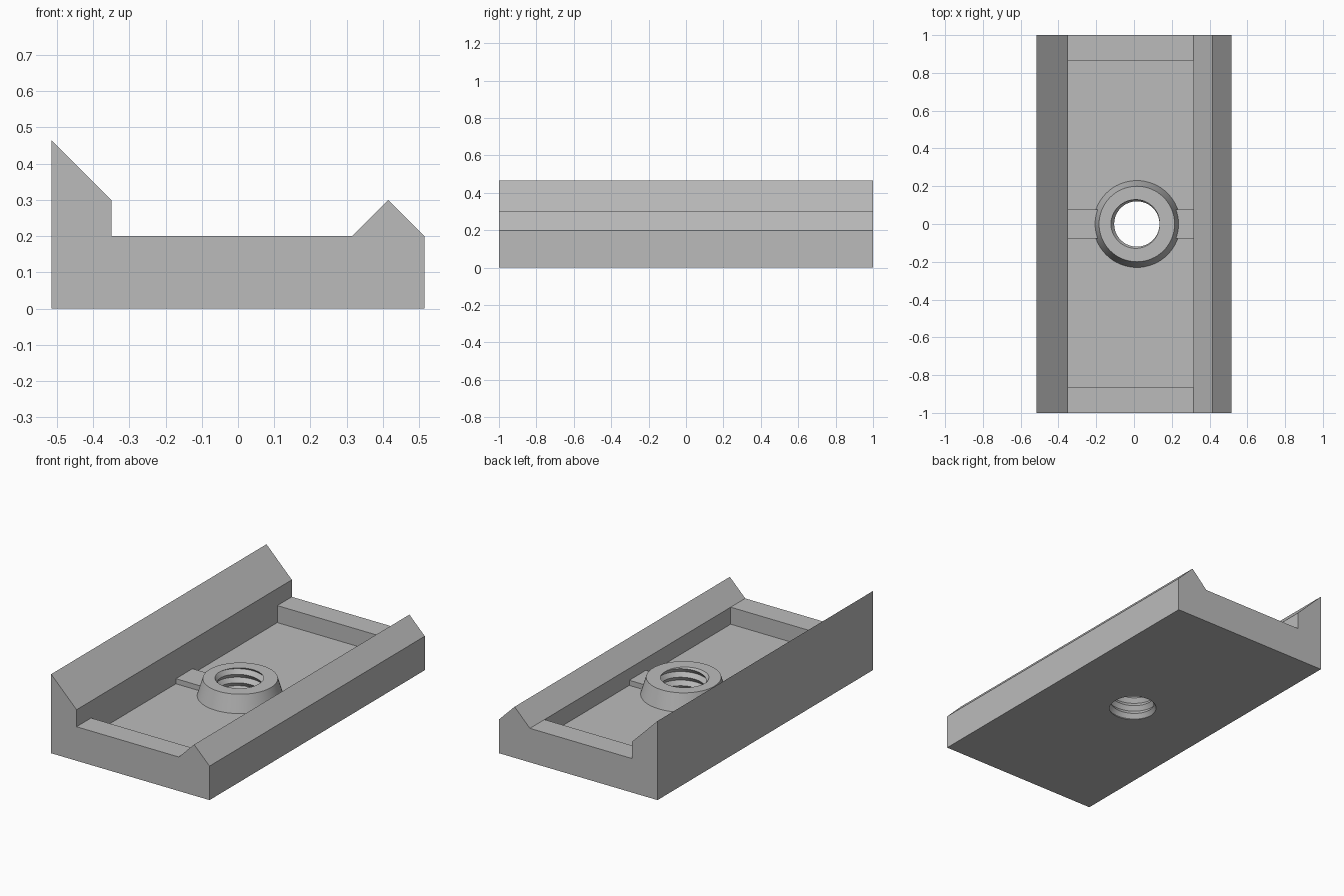
import bpy, bmesh, math
from mathutils import Vector

cube = bpy.data.objects.get("Cube")
if cube:
    bpy.data.objects.remove(cube, do_unlink=True)

grey = bpy.data.materials.new("plain_grey")
grey.use_nodes = True
colour = (0.5, 0.5, 0.5, 1)
grey.diffuse_color = colour
grey.node_tree.nodes["Principled BSDF"].inputs["Base Color"].default_value = colour

HALF_LEN = 1.0
WALL_L, WALL_R = -0.35, 0.315   # inner faces of the two rails
FLOOR, DECK = 0.10, 0.20
HOLE_X = 0.015


def finish(bm, name):
    bmesh.ops.recalc_face_normals(bm, faces=bm.faces)
    mesh = bpy.data.meshes.new(name)
    bm.to_mesh(mesh)
    bm.free()
    mesh.materials.append(grey)
    obj = bpy.data.objects.new(name, mesh)
    bpy.context.collection.objects.link(obj)
    return obj


def prism(name, profile, y0, y1):
    """Extrude an x-z profile along y."""
    bm = bmesh.new()
    face = bm.faces.new([bm.verts.new((x, y0, z)) for x, z in profile])
    ext = bmesh.ops.extrude_face_region(bm, geom=[face])["geom"]
    verts = [v for v in ext if isinstance(v, bmesh.types.BMVert)]
    bmesh.ops.translate(bm, verts=verts, vec=(0, y1 - y0, 0))
    return finish(bm, name)


def block(name, x0, x1, y, z0, z1):
    return prism(name, [(x0, z0), (x1, z0), (x1, z1), (x0, z1)], -y, y)


def thread_cutter(name, r_min, r_max, pitch, z0, z1, n=64):
    """Closed screw-shaped solid with a V thread."""
    bm = bmesh.new()
    rows = 2 * math.ceil((z1 - z0) / pitch)
    grid = []
    for i in range(n):
        a = math.tau * i / n
        column = []
        for j in range(rows + 3):
            r = r_max if j % 2 else r_min
            z = z0 + pitch * (j / 2 + i / n)
            column.append(bm.verts.new((HOLE_X + r * math.cos(a), r * math.sin(a), z)))
        grid.append(column)
    for i in range(n):
        last = i == n - 1
        nxt, shift = grid[(i + 1) % n], 2 if last else 0
        for j in range(rows + 2 - shift):
            bm.faces.new((grid[i][j], nxt[j + shift], nxt[j + 1 + shift], grid[i][j + 1]))
    # close both ends with fans
    rim = [e for e in bm.edges if e.is_boundary]
    middle = (z0 + z1) / 2
    low = bm.verts.new((HOLE_X, 0, z0 - pitch))
    high = bm.verts.new((HOLE_X, 0, z1 + 3 * pitch))
    for e in rim:
        is_low = (e.verts[0].co.z + e.verts[1].co.z) / 2 < middle
        bm.faces.new((e.verts[0], e.verts[1], low if is_low else high))
    return finish(bm, name)


def cut(obj, cutter):
    mod = obj.modifiers.new("cut", 'BOOLEAN')
    mod.operation = 'DIFFERENCE'
    mod.solver = 'EXACT'
    mod.object = cutter
    cutter.hide_render = True
    bpy.ops.object.select_all(action='DESELECT')
    bpy.context.view_layer.objects.active = obj
    obj.select_set(True)
    bpy.ops.object.modifier_apply(modifier=mod.name)


# Base with a tall bevelled rail and a low pointed rail
base = prism("base_with_rails", [
    (-0.515, 0), (0.515, 0), (0.515, DECK), (0.415, 0.30), (WALL_R, DECK),
    (WALL_L, DECK), (WALL_L, 0.30), (-0.515, 0.465)], -HALF_LEN, HALF_LEN)

# Recessed pocket between the rails
pocket = block("pocket_cutter", WALL_L, WALL_R, 0.865, FLOOR, 0.25)
cut(base, pocket)

# Tapered boss around the hole
bm = bmesh.new()
bmesh.ops.create_cone(bm, cap_ends=True, segments=64, radius1=0.23, radius2=0.2,
                      depth=DECK - FLOOR)
bmesh.ops.translate(bm, verts=bm.verts, vec=Vector((HOLE_X, 0, (DECK + FLOOR) / 2)))
boss = finish(bm, "threaded_boss")

# Threaded hole through boss and base
thread = thread_cutter("thread_cutter", 0.12, 0.138, 0.05, -0.1, 0.25)
for part in (base, boss):
    cut(part, thread)
    bpy.ops.object.shade_smooth_by_angle(angle=math.radians(25))
for helper in (pocket, thread):
    bpy.data.objects.remove(helper, do_unlink=True)

# Low ribs joining the boss to the rails
block("right_rib", WALL_L, HOLE_X - 0.17, 0.077, FLOOR, 0.13)
block("left_rib", HOLE_X + 0.17, WALL_R, 0.077, FLOOR, 0.13)
